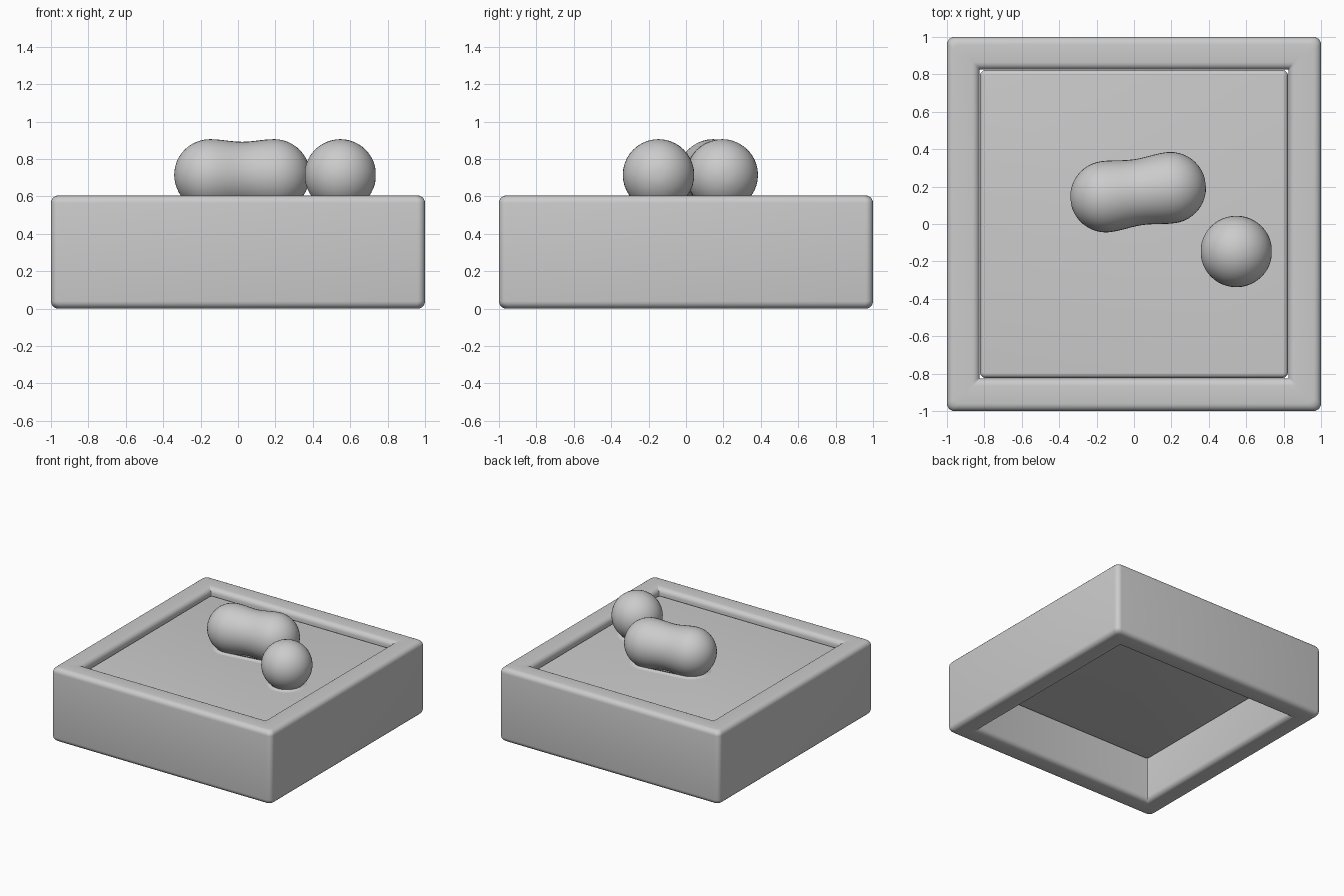
import bpy, bmesh, math
from mathutils import Vector

if "Cube" in bpy.data.objects:
    bpy.data.objects.remove(bpy.data.objects["Cube"])

grey = bpy.data.materials.new("plain_grey")
grey.diffuse_color = (0.6, 0.6, 0.6, 1)
grey.use_nodes = True
grey.node_tree.nodes["Principled BSDF"].inputs["Base Color"].default_value = grey.diffuse_color


def finish(name, bm, angle=40):
    bmesh.ops.recalc_face_normals(bm, faces=bm.faces)
    me = bpy.data.meshes.new(name)
    bm.to_mesh(me)
    bm.free()
    ob = bpy.data.objects.new(name, me)
    bpy.context.collection.objects.link(ob)
    me.materials.append(grey)
    bpy.ops.object.select_all(action='DESELECT')
    ob.select_set(True)
    bpy.context.view_layer.objects.active = ob
    bpy.ops.object.shade_smooth_by_angle(angle=math.radians(angle))
    return ob


def square_loop(half, rad, z, n=5):
    """Rounded square outline at height z."""
    pts = []
    for k in range(4):
        sx, sy = [(1, 1), (-1, 1), (-1, -1), (1, -1)][k]
        for i in range(n + 1):
            a = math.pi / 2 * (k + i / n)
            pts.append(Vector((sx * (half - rad) + rad * math.cos(a),
                               sy * (half - rad) + rad * math.sin(a), z)))
    return pts


def skin(bm, loops, close=False, caps=False):
    rows = [[bm.verts.new(p) for p in lp] for lp in loops]
    n = len(rows[0])
    for i in range(len(rows) if close else len(rows) - 1):
        a, b = rows[i], rows[(i + 1) % len(rows)]
        for j in range(n):
            bm.faces.new((a[j], a[(j + 1) % n], b[(j + 1) % n], b[j]))
    if caps:
        bm.faces.new(rows[0])
        bm.faces.new(rows[-1])


def arc(cx, cz, r, a0, n=5):
    return [(cx + r * math.cos(math.radians(a0 + 90 * i / n)),
             cz + r * math.sin(math.radians(a0 + 90 * i / n))) for i in range(n + 1)]


# frame: rounded section swept round a square
W, IN, H, R = 1.0, 0.825, 0.605, 0.04
section = (arc(W - R, R, R, -90) + arc(W - R, H - R, R, 0)
           + arc(IN + R, H - R, R, 90) + arc(IN + R, R, R, 180))
bm = bmesh.new()
skin(bm, [square_loop(h, 0.004 + 0.036 * max(0, (h - IN) / (W - IN)), z)
          for h, z in section], close=True)
finish("frame", bm)

# inset panel: thick slab with softened edges
P, R, Z0, Z1 = 0.823, 0.025, 0.355, 0.556
section = arc(P - R, Z0 + R, R, -90) + arc(P - R, Z1 - R, R, 0)
bm = bmesh.new()
skin(bm, [square_loop(h, 0.03 - (P - h), z) for h, z in section], caps=True)
finish("panel", bm)

# rounded lumps resting on the panel
BR, BZ = 0.191, 0.715


def lump(name, p, q, waist):
    p, q = Vector((*p, BZ)), Vector((*q, BZ))
    d = q - p
    length = d.length
    ux = d.normalized() if length else Vector((1, 0, 0))
    uy = Vector((-ux.y, ux.x, 0))
    uz = Vector((0, 0, 1))
    prof = [(-BR * math.cos(math.pi / 2 * i / 12), BR * math.sin(math.pi / 2 * i / 12))
            for i in range(1, 13)]
    if length:
        prof += [(length * i / 10, BR - waist * math.sin(math.pi * i / 10) ** 2)
                 for i in range(1, 10)]
    prof += [(length + BR * math.sin(math.pi / 2 * i / 12),
              BR * math.cos(math.pi / 2 * i / 12)) for i in range(0 if length else 1, 12)]
    bm = bmesh.new()
    n = 40
    rows = [[p + ux * t + (uy * math.cos(2 * math.pi * j / n)
             + uz * math.sin(2 * math.pi * j / n)) * r for j in range(n)]
            for t, r in prof]
    skin(bm, rows, caps=True)
    # trim the part sunk in the panel
    bmesh.ops.bisect_plane(bm, geom=bm.verts[:] + bm.edges[:] + bm.faces[:],
                           plane_co=(0, 0, 0.565), plane_no=(0, 0, 1), clear_inner=True)
    # soft flare where it meets the panel
    loops = []
    for r, z in ((0.128, 0.576), (0.123, 0.567), (0.129, 0.561), (0.15, 0.5565)):
        lp = []
        for c, a0 in ((q, -90), (p, 90)):
            for i in range(17):
                a = math.radians(a0 + 180 * (i + 0.5) / 17)
                v = c + (ux * math.cos(a) + uy * math.sin(a)) * r
                lp.append(Vector((v.x, v.y, z)))
        loops.append(lp)
    skin(bm, loops)
    finish(name, bm, 60)


lump("ball", (0.547, -0.147), (0.547, -0.147), 0)
lump("double_ball", (-0.15, 0.146), (0.194, 0.194), 0.014)
